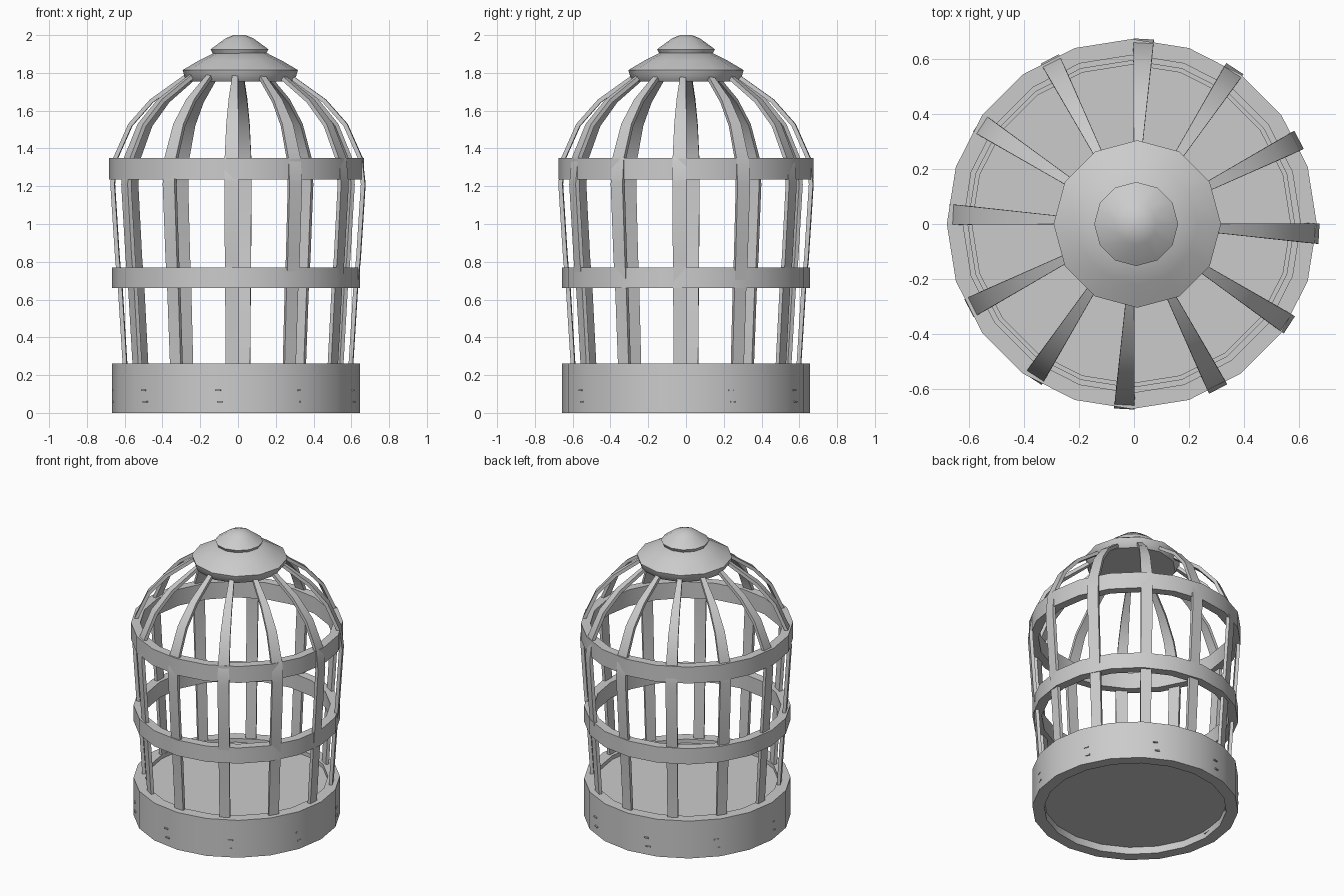
import bpy, bmesh, math
from mathutils import Vector, Matrix

if "Cube" in bpy.data.objects:
    bpy.data.objects.remove(bpy.data.objects["Cube"])


def make_object(name, bm, angle=None):
    bmesh.ops.recalc_face_normals(bm, faces=bm.faces[:])
    mesh = bpy.data.meshes.new(name)
    bm.to_mesh(mesh)
    bm.free()
    obj = bpy.data.objects.new(name, mesh)
    bpy.context.collection.objects.link(obj)
    if angle:
        bpy.ops.object.select_all(action='DESELECT')
        obj.select_set(True)
        bpy.context.view_layer.objects.active = obj
        bpy.ops.object.shade_smooth_by_angle(angle=math.radians(angle))
    return obj


def lathe(name, profile, sides, cx=0.0, closed=False, angle=25):
    """Revolve (radius, z) points; open profiles are capped at their ends."""
    bm = bmesh.new()
    rings = []
    for r, z in profile:
        rings.append([bm.verts.new((cx + r * math.cos(2 * math.pi * i / sides),
                                    r * math.sin(2 * math.pi * i / sides), z))
                      for i in range(sides)])
    pairs = list(zip(rings, rings[1:]))
    if closed:
        pairs.append((rings[-1], rings[0]))
    else:
        bm.faces.new(rings[0])
        bm.faces.new(rings[-1])
    for a, b in pairs:
        for i in range(sides):
            j = (i + 1) % sides
            bm.faces.new((a[i], a[j], b[j], b[i]))
    return make_object(name, bm, angle)


def band(name, inner, outer, z0, z1, cx):
    return lathe(name, [(inner, z0), (outer, z0), (outer, z1), (inner, z1)],
                 20, cx, closed=True)


# Base rim, floor and the two hoops
band("base_rim", 0.58, 0.656, 0.0, 0.262, -0.01)
lathe("base_floor", [(0.585, 0.05), (0.585, 0.235)], 20, -0.01)
band("middle_hoop", 0.595, 0.656, 0.66, 0.77, -0.01)
band("upper_hoop", 0.615, 0.674, 1.235, 1.35, -0.008)

# Curved bars: width follows the radius, thickness follows the profile normal
path = [Vector(p) for p in [(0.605, 0.03), (0.61, 0.26), (0.635, 0.66), (0.65, 0.82),
                            (0.675, 1.21), (0.66, 1.35), (0.58, 1.53),
                            (0.465, 1.66), (0.29, 1.785), (0.24, 1.81)]]
thick = 0.022
bm = bmesh.new()
for k in range(12):
    turn = Matrix.Rotation(math.radians(30 * k - 3), 3, 'Z')
    sections = []
    for i, p in enumerate(path):
        t = (path[min(i + 1, len(path) - 1)] - path[max(i - 1, 0)]).normalized()
        q = p - thick * Vector((t.y, -t.x))
        w = 0.055 * p.x
        sections.append([bm.verts.new(turn @ Vector(c)) for c in
                         ((p.x, -w, p.y), (p.x, w, p.y), (q.x, w, q.y), (q.x, -w, q.y))])
    for a, b in zip(sections, sections[1:]):
        for i in range(4):
            j = (i + 1) % 4
            bm.faces.new((a[i], a[j], b[j], b[i]))
    bm.faces.new(sections[0])
    bm.faces.new(sections[-1])
make_object("cage_bars", bm, 25)

# Two-tier roof cap
lathe("roof_cap", [(0.275, 1.755), (0.295, 1.78), (0.305, 1.815), (0.22, 1.865),
                   (0.135, 1.908)], 12, 0.012, angle=40)
lathe("roof_finial", [(0.14, 1.90), (0.153, 1.925), (0.075, 1.982), (0.03, 2.0)],
      12, 0.008, angle=40)

# Small staples around the base rim
bm = bmesh.new()
for k in range(9):
    turn = Matrix.Rotation(math.radians(-58 + 40 * k), 4, 'Z')
    for z, s in ((0.06, 0.006), (0.12, -0.006)):
        m = (Matrix.Translation((-0.01, 0, 0)) @ turn @ Matrix.Translation((0.642, s, z))
             @ Matrix.Diagonal((0.03, 0.03, 0.008, 1)))
        bmesh.ops.create_cube(bm, size=1, matrix=m)
make_object("base_staples", bm)
